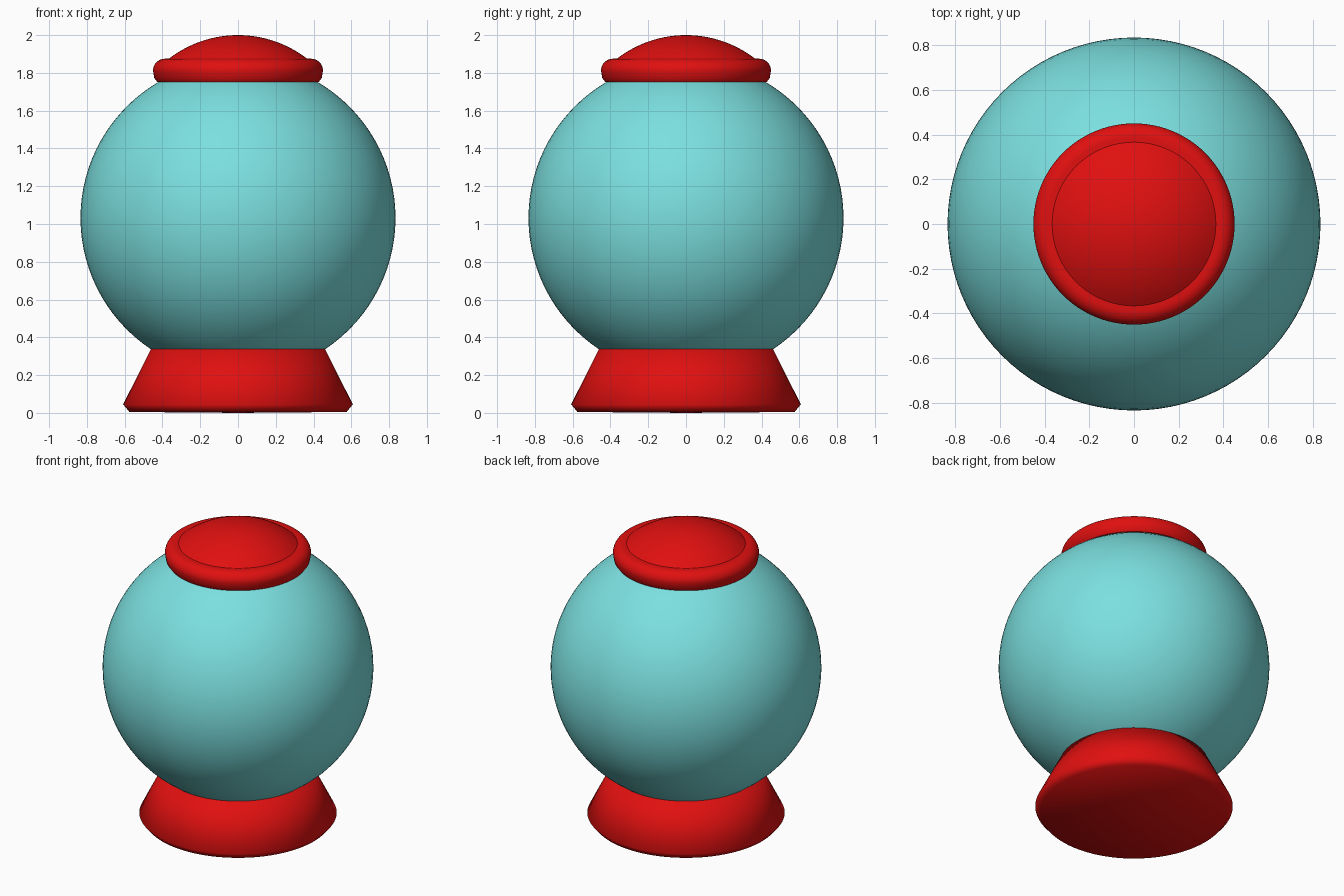
import bpy
import bmesh
from math import sin, cos, asin, radians

SEGMENTS = 96

cube = bpy.data.objects.get("Cube")
if cube:
    bpy.data.objects.remove(cube, do_unlink=True)


def make_material(name, rgb):
    mat = bpy.data.materials.new(name)
    mat.use_nodes = True
    colour = (*rgb, 1.0)
    mat.diffuse_color = colour
    mat.node_tree.nodes["Principled BSDF"].inputs["Base Color"].default_value = colour
    return mat


def arc(cx, cz, radius, start, end, steps):
    """Profile points along an arc, angles in degrees from +x towards +z."""
    angles = [radians(start + (end - start) * i / steps) for i in range(steps + 1)]
    return [(cx + radius * cos(a), cz + radius * sin(a)) for a in angles]


def lathe(name, profile, mat, sharp_angle):
    """Spin a (radius, height) profile, listed bottom to top, around z."""
    bm = bmesh.new()
    verts = [bm.verts.new((r, 0, z)) for r, z in profile]
    edges = [bm.edges.new(pair) for pair in zip(verts, verts[1:])]
    bmesh.ops.spin(bm, geom=verts + edges, cent=(0, 0, 0), axis=(0, 0, 1),
                   angle=radians(360), steps=SEGMENTS, use_duplicate=False)
    bmesh.ops.remove_doubles(bm, verts=bm.verts, dist=0.0005)
    bmesh.ops.recalc_face_normals(bm, faces=bm.faces)
    mesh = bpy.data.meshes.new(name)
    bm.to_mesh(mesh)
    bm.free()
    mesh.materials.append(mat)
    obj = bpy.data.objects.new(name, mesh)
    bpy.context.collection.objects.link(obj)
    bpy.ops.object.select_all(action="DESELECT")
    obj.select_set(True)
    bpy.context.view_layer.objects.active = obj
    bpy.ops.object.shade_smooth_by_angle(angle=radians(sharp_angle))
    return obj


red = make_material("bright red", (0.75, 0.005, 0.005))
aqua = make_material("aqua glass", (0.2, 0.74, 0.74))

# Flared base with a chamfered foot and a closed underside
lathe("base", [(0, 0), (0.575, 0.005), (0.608, 0.045), (0.46, 0.34), (0, 0.34)], red, 85)

# Round globe
lathe("globe", arc(0, 1.032, 0.834, -90, 90, 48), aqua, 40)

# Rounded collar around the top of the globe
collar = [(0.36, 1.752), (0.428, 1.752), (0.443, 1.772)]
collar += arc(0.387, 1.812, 0.063, 0, 90, 10) + [(0.34, 1.875)]
lathe("collar", collar, red, 40)

# Shallow domed lid
lid_radius, lid_base, lid_top = 0.366, 1.875, 2.0
rise = lid_top - lid_base
sphere_radius = (lid_radius ** 2 + rise ** 2) / (2 * rise)
half_angle = asin(lid_radius / sphere_radius) * 180 / radians(180)
lathe("lid", arc(0, lid_top - sphere_radius, sphere_radius, 90 - half_angle, 90, 16), red, 40)
